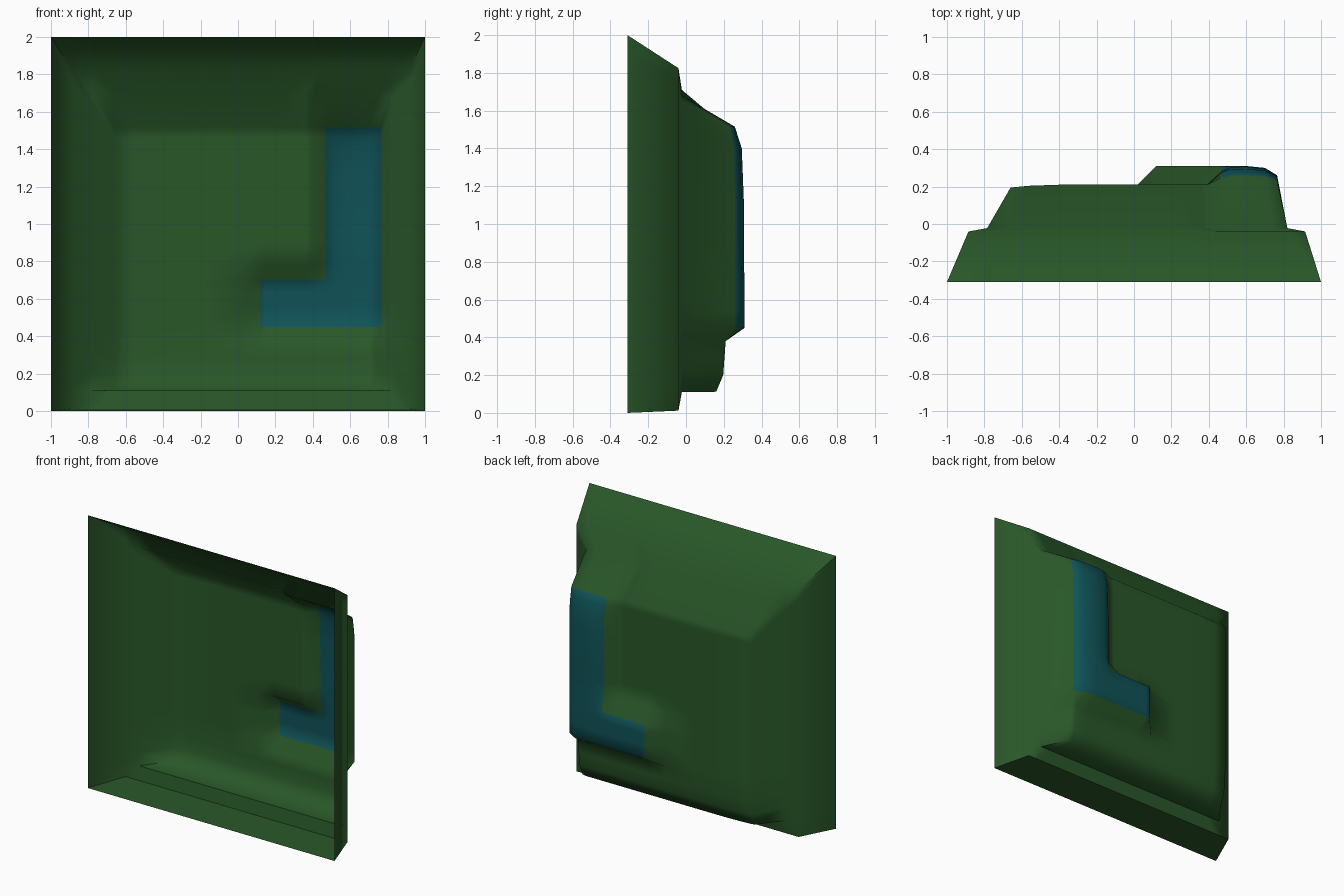
import bpy, bmesh, math
from mathutils import Vector

if "Cube" in bpy.data.objects:
    bpy.data.objects.remove(bpy.data.objects["Cube"])


def lerp_table(t, pts):
    """Piecewise linear profile through (position, value) points."""
    if t <= pts[0][0]:
        return pts[0][1]
    for (a, va), (b, vb) in zip(pts, pts[1:]):
        if t <= b:
            return va + (vb - va) * (t - a) / (b - a)
    return pts[-1][1]


def material(name, rgb):
    m = bpy.data.materials.new(name)
    m.diffuse_color = (*rgb, 1)
    m.use_nodes = True
    m.node_tree.nodes["Principled BSDF"].inputs["Base Color"].default_value = m.diffuse_color
    return m


# grid lines of the raised field, placed on its breaks
XS = [-.66, -.56, -.4, -.2, .02, .12, .15, .25, .36, .39, .47, .52, .6, .7, .765]
ZS = [.112, .2, .29, .38, .45, .55, .63, .7, .78, .9, 1.0, 1.1, 1.25, 1.4, 1.46, 1.515]


def depth(x, z):
    """Depth of the field with the L shaped pocket pressed further out."""
    leg = lerp_table(x, [(.39, 0), (.47, .75), (.52, .95), (.6, .97), (.7, .85), (.765, .5)])
    leg *= lerp_table(z, [(.38, 0), (.45, 1), (1.1, 1), (1.4, .88), (1.515, .5)])
    foot = lerp_table(x, [(.02, 0), (.12, 1), (.6, 1), (.7, .9), (.765, .5)])
    foot *= lerp_table(z, [(.38, 0), (.45, 1), (.7, 1), (.78, 0)])
    base = lerp_table(z, [(.112, .16), (.2, .197), (.38, .21)])
    base -= lerp_table(x, [(-.66, .015), (-.5, 0)])
    return base + .1 * max(leg, foot)


bm = bmesh.new()
nx, nz = len(XS), len(ZS)
grid = []
for j, z in enumerate(ZS):
    row = []
    for i, x in enumerate(XS):
        y = depth(x, z)
        if i == nx - 1 and z < .4:          # softer wall under the pocket
            x, y = .735, y - .01
        row.append(bm.verts.new((x, y, z)))
    grid.append(row)

# field faces, the pocket floor in blue
for j in range(nz - 1):
    for i in range(nx - 1):
        f = bm.faces.new((grid[j][i], grid[j][i + 1], grid[j + 1][i + 1], grid[j + 1][i]))
        cx, cz = (XS[i] + XS[i + 1]) / 2, (ZS[j] + ZS[j + 1]) / 2
        in_leg = cx > .47 and cz > .45
        in_foot = cx > .12 and .45 < cz < .7
        f.material_index = 1 if in_leg or in_foot else 0

# stepped rim: nested rectangles around the field (x0, x1, z0, z1, y)
RINGS = [(-.785, .82, .11, 1.71, -.022), (-.885, .915, .012, 1.825, -.04), (-1, 1, 0, 2, -.31)]
border = [(i, 0) for i in range(nx - 1)] + [(nx - 1, j) for j in range(nz - 1)]
border += [(i, nz - 1) for i in range(nx - 1, 0, -1)] + [(0, j) for j in range(nz - 1, 0, -1)]
inner = [grid[j][i] for i, j in border]
for k, (x0, x1, z0, z1, y) in enumerate(RINGS):
    outer = []
    for i, j in border:
        u = (XS[i] - XS[0]) / (XS[-1] - XS[0])
        v = (ZS[j] - ZS[0]) / (ZS[-1] - ZS[0])
        z = z0 + (z1 - z0) * v
        if k == 0 and j == nz - 1 and u > .72:   # small step in the top wall
            z -= .03
        outer.append(bm.verts.new((x0 + (x1 - x0) * u, y, z)))
    n = len(border)
    for a in range(n):
        b = (a + 1) % n
        bm.faces.new((outer[a], outer[b], inner[b], inner[a]))
    inner = outer

# outside of the shell faces the back
bm.normal_update()
if sum((f.normal.y * f.calc_area() for f in bm.faces)) < 0:
    bmesh.ops.reverse_faces(bm, faces=bm.faces[:])

mesh = bpy.data.meshes.new("pressed_panel")
bm.to_mesh(mesh)
bm.free()
panel = bpy.data.objects.new("pressed_panel", mesh)
bpy.context.collection.objects.link(panel)
mesh.materials.append(material("dark green", (.022, .095, .022)))
mesh.materials.append(material("teal blue", (.005, .085, .095)))

bpy.context.view_layer.objects.active = panel
panel.select_set(True)
bpy.ops.object.shade_smooth_by_angle(angle=math.radians(75))
